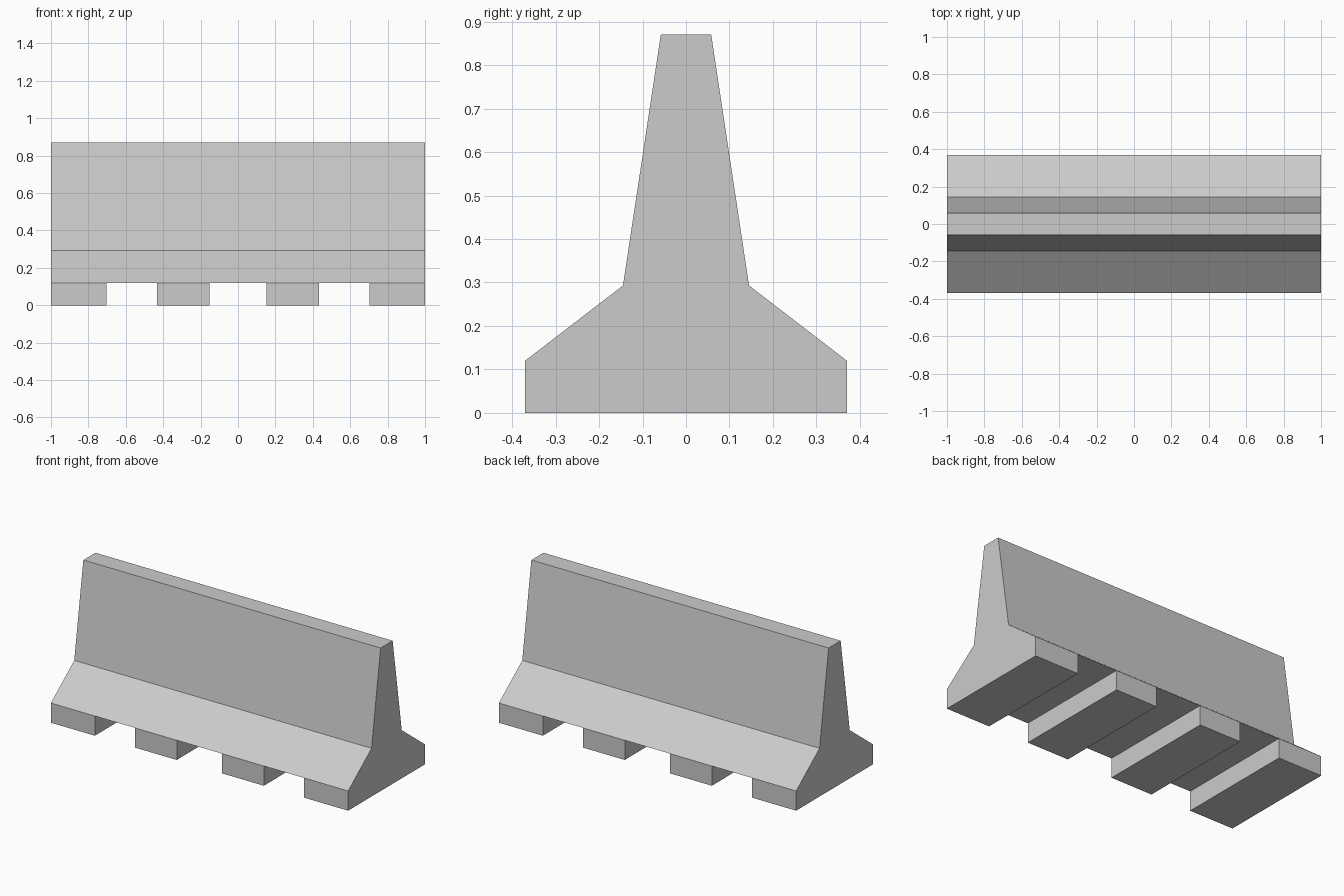
import bpy
import bmesh

cube = bpy.data.objects.get("Cube")
if cube:
    bpy.data.objects.remove(cube, do_unlink=True)

# Plain concrete
concrete = bpy.data.materials.new("concrete_grey")
concrete.use_nodes = True
GREY = (0.6, 0.6, 0.6, 1)
concrete.diffuse_color = GREY
concrete.node_tree.nodes["Principled BSDF"].inputs["Base Color"].default_value = GREY


def extrude_profile(name, profile, x0, x1):
    """Sweep a closed (y, z) profile along x from x0 to x1."""
    bm = bmesh.new()
    face = bm.faces.new([bm.verts.new((x0, y, z)) for y, z in profile])
    swept = bmesh.ops.extrude_face_region(bm, geom=[face])["geom"]
    verts = [v for v in swept if isinstance(v, bmesh.types.BMVert)]
    bmesh.ops.translate(bm, vec=(x1 - x0, 0, 0), verts=verts)
    bmesh.ops.recalc_face_normals(bm, faces=bm.faces)
    mesh = bpy.data.meshes.new(name)
    bm.to_mesh(mesh)
    bm.free()
    mesh.materials.append(concrete)
    obj = bpy.data.objects.new(name, mesh)
    bpy.context.collection.objects.link(obj)
    return obj


# Barrier: half profile mirrored across the centre line
BASE_TOP = 0.12
half = [(0.37, 0), (0.37, BASE_TOP), (0.145, 0.293), (0.058, 0.87)]
outline = half + [(-y, z) for y, z in reversed(half)]
barrier = extrude_profile("barrier_body", outline, -1, 1)

# Drainage slots cut through the base, leaving four feet
slot = [(-0.5, -0.1), (0.5, -0.1), (0.5, BASE_TOP), (-0.5, BASE_TOP)]
for x0, x1 in [(-0.704, -0.433), (-0.153, 0.153), (0.433, 0.704)]:
    cutter = extrude_profile("slot_cutter", slot, x0, x1)
    cutter.hide_render = True
    cut = barrier.modifiers.new("slot", "BOOLEAN")
    cut.operation = "DIFFERENCE"
    cut.solver = "EXACT"
    cut.object = cutter
    bpy.context.view_layer.objects.active = barrier
    bpy.ops.object.modifier_apply(modifier=cut.name)
    bpy.data.objects.remove(cutter, do_unlink=True)
